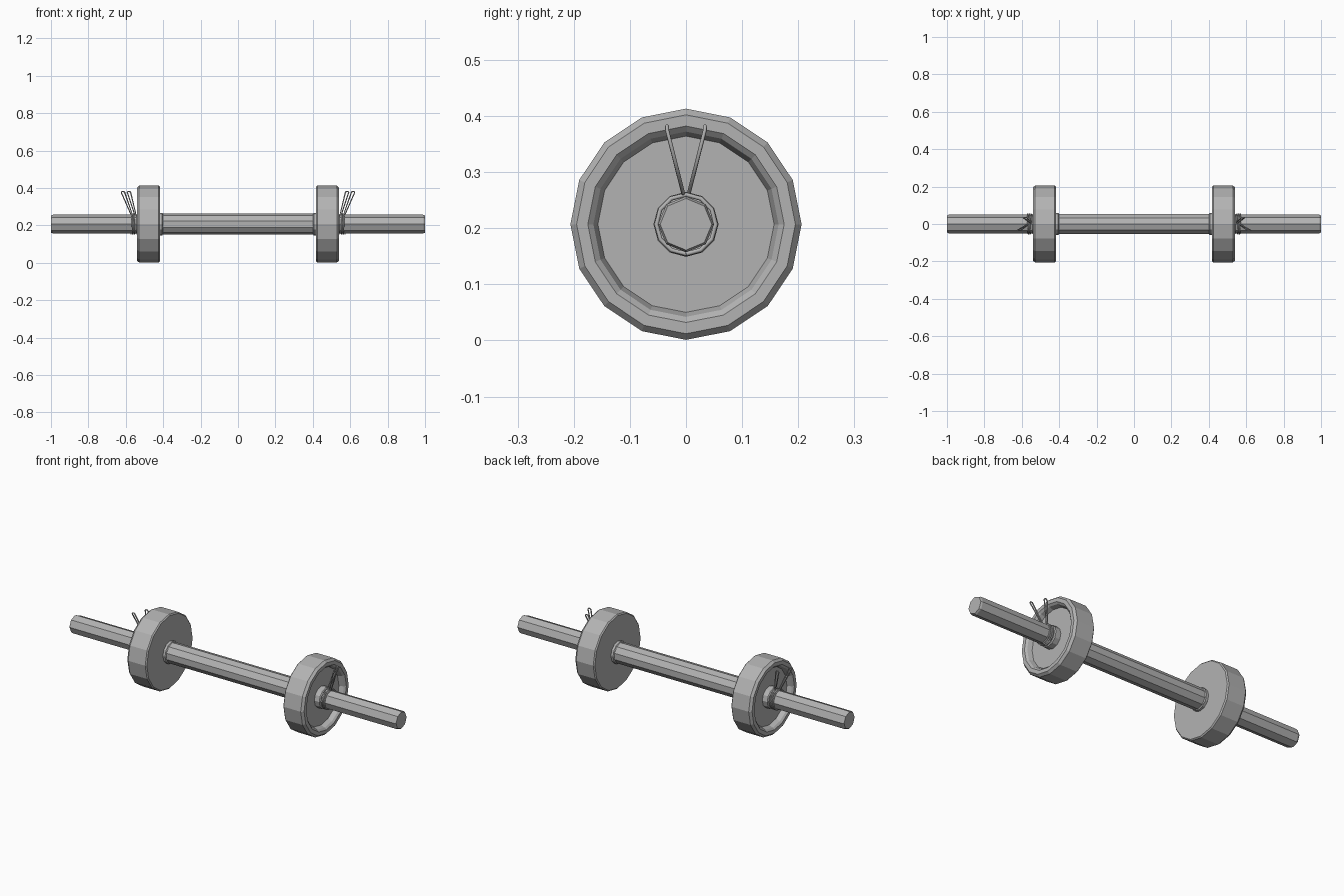
import bpy, math
from mathutils import Vector

cube = bpy.data.objects.get("Cube")
if cube:
    bpy.data.objects.remove(cube)

steel = bpy.data.materials.new("grey steel")
steel.use_nodes = True
GREY = (0.45, 0.45, 0.45, 1)
steel.diffuse_color = GREY
steel.node_tree.nodes["Principled BSDF"].inputs["Base Color"].default_value = GREY
AXIS = 0.207


def lathe(name, profile, sides, side=1, closed=False):
    """Revolve (x, radius) points about the bar's axis."""
    verts, faces = [], []
    for x, r in profile:
        for i in range(sides):
            a = math.tau * i / sides
            verts.append((side * x, r * math.sin(a), AXIS + r * math.cos(a)))
    rings = len(profile)
    for k in range(rings if closed else rings - 1):
        n = (k + 1) % rings
        for i in range(sides):
            j = (i + 1) % sides
            f = (k * sides + i, k * sides + j, n * sides + j, n * sides + i)
            faces.append(f if side > 0 else f[::-1])
    if not closed:
        start = tuple(range(sides))
        end = tuple(range((rings - 1) * sides, rings * sides))
        faces += [start[::-1], end] if side > 0 else [start, end[::-1]]
    mesh = bpy.data.meshes.new(name)
    mesh.from_pydata(verts, [], faces)
    mesh.validate()
    mesh.materials.append(steel)
    obj = bpy.data.objects.new(name, mesh)
    bpy.context.collection.objects.link(obj)
    return obj


def wire(name, points, radius, cyclic=False):
    """Bent round wire through the points."""
    curve = bpy.data.curves.new(name, "CURVE")
    curve.dimensions = "3D"
    curve.bevel_depth = radius
    curve.bevel_resolution = 1
    curve.use_fill_caps = True
    spline = curve.splines.new("POLY")
    spline.points.add(len(points) - 1)
    for p, co in zip(spline.points, points):
        p.co = (*co, 1)
    spline.use_cyclic_u = cyclic
    curve.materials.append(steel)
    obj = bpy.data.objects.new(name, curve)
    bpy.context.collection.objects.link(obj)


# Central grip
lathe("grip_bar", [(-0.42, 0.056), (0.42, 0.056)], 10)

for side, label in ((1, "left"), (-1, "right")):
    # Sleeve on which the plate slides
    lathe(label + "_sleeve", [(0.4, 0.05), (0.99, 0.05), (1.0, 0.046)], 8, side)

    # Stop ring against the inner face of the plate
    lathe(label + "_stop_ring", [(0.4, 0.054), (0.405, 0.06), (0.425, 0.06)], 12, side)

    # Weight plate with a rounded rim and dished outer face
    lathe(label + "_plate", [(0.418, 0.2), (0.424, 0.206), (0.528, 0.206),
                             (0.541, 0.195), (0.541, 0.175), (0.532, 0.165),
                             (0.508, 0.157)], 16, side)

    # Hub around the sleeve
    lathe(label + "_hub", [(0.5, 0.058), (0.538, 0.058), (0.543, 0.053)], 12, side)

    # Spring clip coil
    turns, steps = 2.5, 30
    coil = []
    for i in range(steps + 1):
        a = math.tau * turns * i / steps
        coil.append((side * (0.548 + 0.024 * i / steps),
                     0.053 * math.sin(a), AXIS + 0.053 * math.cos(a)))
    wire(label + "_clip_coil", coil, 0.004)

    # Two splayed clip handles, each a narrow wire loop
    for y_dir, foot_x, tip_x, tag in ((1, 0.55, 0.583, "back"), (-1, 0.57, 0.615, "front")):
        foot = Vector((side * foot_x, y_dir * 0.005, 0.262))
        tip = Vector((side * tip_x, y_dir * 0.034, 0.382))
        wide = Vector((0.009, 0, 0))
        rise = Vector((0, 0, 0.006))
        wire(label + "_clip_handle_" + tag,
             [foot - wide * 0.4, tip - wide - rise, tip - wide * 0.5,
              tip + wide * 0.5, tip + wide - rise, foot + wide * 0.4], 0.0035, True)
